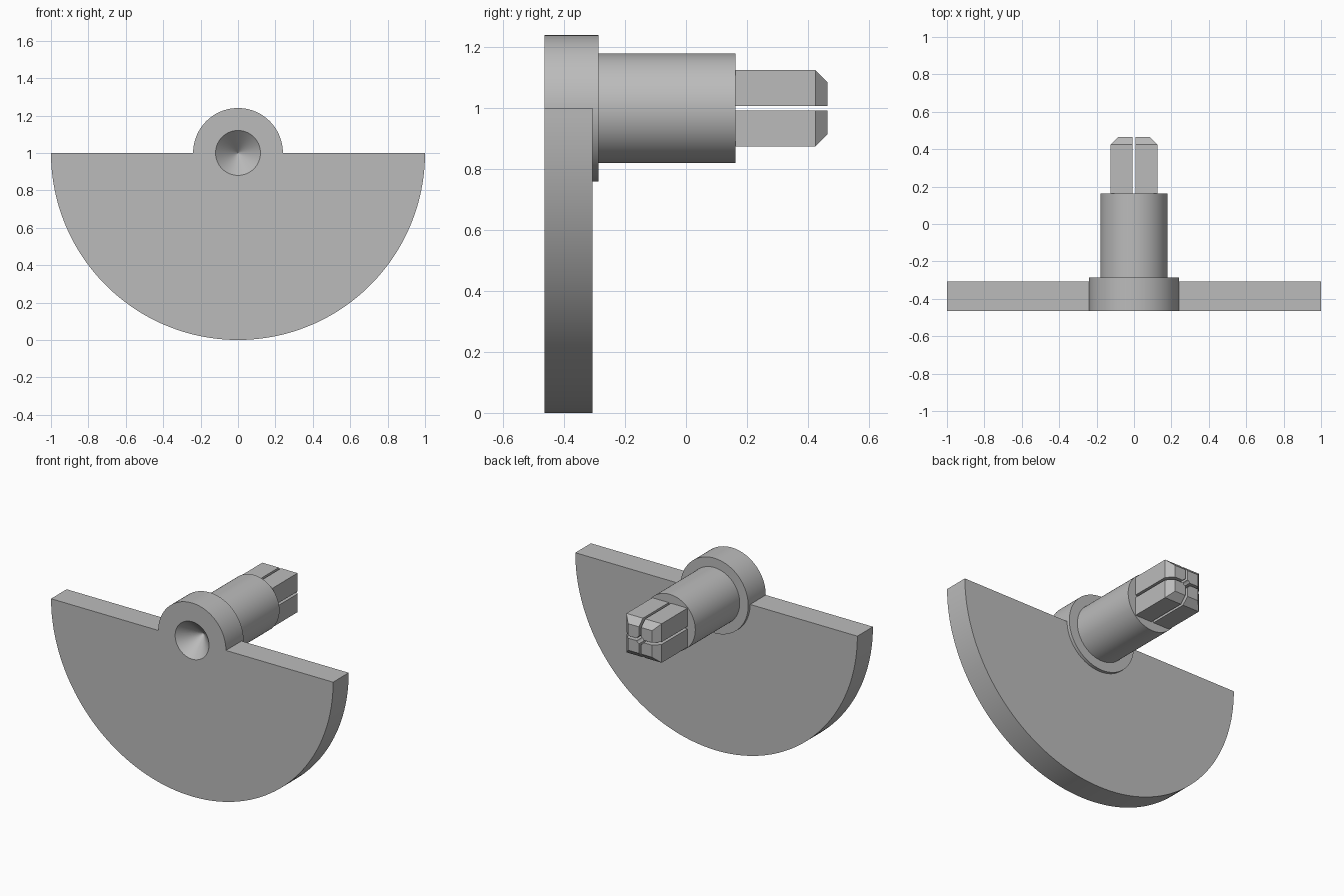
import bpy, bmesh, math

if "Cube" in bpy.data.objects:
    bpy.data.objects.remove(bpy.data.objects["Cube"])

GREY = (0.5, 0.5, 0.5, 1)
metal = bpy.data.materials.new("plain grey")
metal.use_nodes = True
metal.diffuse_color = GREY
metal.node_tree.nodes["Principled BSDF"].inputs["Base Color"].default_value = GREY

AXIS_Z = 1.0
FRONT, BACK = -0.465, 0.465
SHAFT_END = 0.163


def make_object(name, bm):
    bmesh.ops.recalc_face_normals(bm, faces=bm.faces)
    mesh = bpy.data.meshes.new(name)
    bm.to_mesh(mesh)
    bm.free()
    mesh.materials.append(metal)
    obj = bpy.data.objects.new(name, mesh)
    obj.location.z = AXIS_Z
    bpy.context.collection.objects.link(obj)
    return obj


def loft(rings):
    """Closed solid through matching rings of points."""
    bm = bmesh.new()
    loops = [[bm.verts.new(p) for p in ring] for ring in rings]
    for a, b in zip(loops, loops[1:]):
        for i in range(len(a)):
            j = (i + 1) % len(a)
            bm.faces.new((a[i], a[j], b[j], b[i]))
    bm.faces.new(loops[0])
    bm.faces.new(loops[-1])
    return bm


def arc(radius, start, end, steps):
    return [(radius * math.cos(start + (end - start) * i / steps),
             radius * math.sin(start + (end - start) * i / steps))
            for i in range(steps + 1)]


def turned(name, profile, steps=96):
    """Solid of revolution about the y axis from (radius, y) pairs."""
    return make_object(name, loft(
        [[(x, y, z) for x, z in arc(r, 0, math.tau, steps)[:-1]] for r, y in profile]))


def activate(obj):
    bpy.ops.object.select_all(action='DESELECT')
    obj.select_set(True)
    bpy.context.view_layer.objects.active = obj


def combine(target, other, operation):
    activate(target)
    mod = target.modifiers.new("cut", 'BOOLEAN')
    mod.operation, mod.object, mod.solver = operation, other, 'EXACT'
    bpy.ops.object.modifier_apply(modifier=mod.name)
    bpy.data.objects.remove(other)


# Half-disc weight
half = arc(1.0, math.pi, math.tau, 96)
body = make_object("rotor_weight_and_shaft", loft(
    [[(x, y, z) for x, z in half] for y in (FRONT, -0.307)]))

# Hub collar and stepped shaft
shaft = turned("shaft", [(0.24, FRONT), (0.24, -0.287), (0.18, -0.287), (0.18, SHAFT_END)])
combine(body, shaft, 'UNION')

# Conical centre hole in the front of the hub
cone = turned("centre_hole", [(0.13, FRONT - 0.01), (0.0005, FRONT + 0.12)])
combine(body, cone, 'DIFFERENCE')
activate(body)
bpy.ops.object.shade_smooth_by_angle(angle=math.radians(30))

# Four chamfered prongs, split by a cross slot with a small central bore
GAP, SIDE, CHAMFER, BORE = 0.008, 0.125, 0.04, 0.025
lean = math.asin(GAP / BORE)
outline = [(SIDE, GAP), (SIDE, SIDE), (GAP, SIDE)]
outline += arc(BORE, math.pi / 2 - lean, lean, 6)
rings = [[(min(x, limit), y, min(z, limit)) for x, z in outline]
         for y, limit in ((SHAFT_END, SIDE), (BACK - CHAMFER, SIDE), (BACK, SIDE - CHAMFER))]
prongs = make_object("square_prongs", loft(rings))
mirror = prongs.modifiers.new("mirror", 'MIRROR')
mirror.use_axis = (True, False, True)
mirror.use_mirror_merge = False
